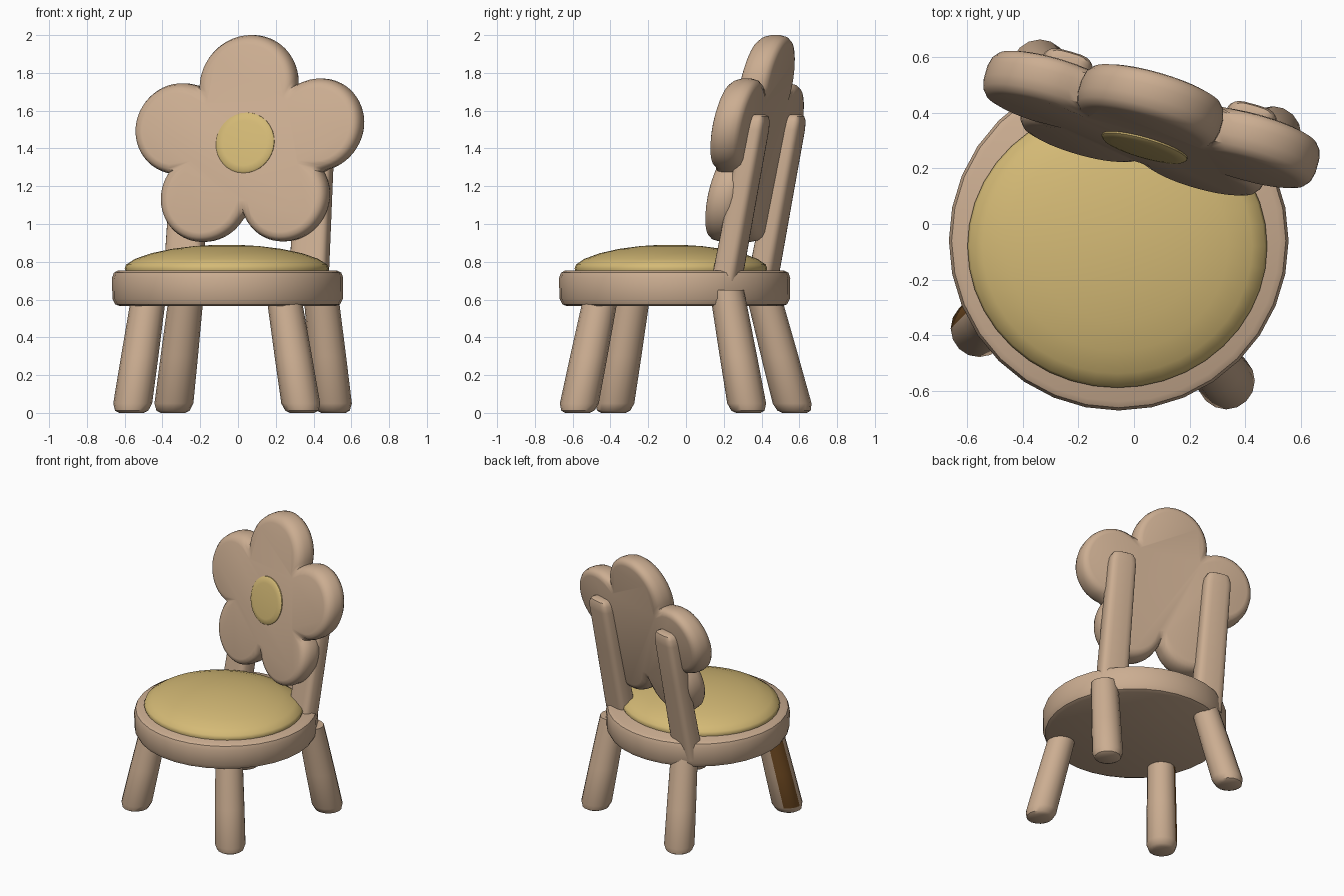
import bpy, bmesh, math
from mathutils import Vector

if "Cube" in bpy.data.objects:
    bpy.data.objects.remove(bpy.data.objects["Cube"])

def mat(name, rgb):
    m = bpy.data.materials.new(name)
    m.diffuse_color = (*rgb, 1)
    m.use_nodes = True
    m.node_tree.nodes["Principled BSDF"].inputs["Base Color"].default_value = m.diffuse_color
    return m

WOOD = mat("light_wood", (0.60, 0.42, 0.285))
YELLOW = mat("yellow_fabric", (0.66, 0.49, 0.18))
BROWN = mat("dark_brown", (0.19, 0.08, 0.018))

TURN = math.radians(-16)          # the whole chair is turned a little about z
CT, ST = math.cos(TURN), math.sin(TURN)

def world(u, v, z):
    """Chair axes (u = sideways, v = backwards) to world."""
    return Vector((u * CT - v * ST, u * ST + v * CT, z))

def loft(name, rings, *mats):
    """Skin a stack of equal-length rings and cap both ends."""
    bm = bmesh.new()
    rows = [[bm.verts.new(p) for p in r] for r in rings]
    n = len(rows[0])
    for a, b in zip(rows, rows[1:]):
        for i in range(n):
            j = (i + 1) % n
            bm.faces.new((a[i], a[j], b[j], b[i]))
    bm.faces.new(rows[0][::-1])
    bm.faces.new(rows[-1])
    bmesh.ops.recalc_face_normals(bm, faces=bm.faces)
    me = bpy.data.meshes.new(name)
    bm.to_mesh(me)
    bm.free()
    ob = bpy.data.objects.new(name, me)
    bpy.context.collection.objects.link(ob)
    for m in mats:
        me.materials.append(m)
    bpy.ops.object.select_all(action='DESELECT')
    ob.select_set(True)
    bpy.context.view_layer.objects.active = ob
    bpy.ops.object.shade_smooth_by_angle(angle=math.radians(40))
    return ob

def oval(cx, cy, z, rx, ry, n):
    return [Vector((cx + rx * math.cos(2 * math.pi * i / n),
                    cy + ry * math.sin(2 * math.pi * i / n), z)) for i in range(n)]

# Round seat with softened rims
loft("seat", [oval(-0.055, -0.06, z, r, r, 32) for z, r in
     [(0.565, 0.57), (0.575, 0.595), (0.605, 0.61), (0.715, 0.612), (0.742, 0.602), (0.754, 0.58)]], WOOD)

# Domed cushion
loft("cushion", [oval(-0.06, -0.08, z, 0.54 * s, 0.51 * s, 40) for z, s in
     [(0.74, 0.985), (0.765, 1.0), (0.785, 0.985), (0.815, 0.90), (0.845, 0.74),
      (0.868, 0.54), (0.883, 0.32), (0.89, 0.1)]], YELLOW)

# Four splayed legs: foot centre, then centre under the seat
LEGS = {"front_left_leg": (-0.565, -0.385, -0.48, -0.29),
        "front_right_leg": (0.34, -0.575, 0.25, -0.46),
        "back_left_leg": (-0.345, 0.575, -0.28, 0.425),
        "back_right_leg": (0.505, 0.33, 0.445, 0.23)}
for name, (x0, y0, x1, y1) in LEGS.items():
    rings = []
    for z, r in [(0.0, 0.065), (0.012, 0.088), (0.05, 0.103), (0.3, 0.099), (0.57, 0.093), (0.65, 0.09)]:
        t = z / 0.57
        rings.append(oval(x0 + (x1 - x0) * t, y0 + (y1 - y0) * t, z, r, r, 16))
    leg = loft(name, rings, WOOD, BROWN)
    # Dark strip on the outer side of one leg
    if name == "front_left_leg":
        side = Vector((-0.88, 0.47, 0))
        for p in leg.data.polygons:
            if p.normal.dot(side) > 0.8 and p.center.z > 0.05:
                p.material_index = 1

# Leaning posts behind the flower, rounded-box section
def post_ring(u, z, k, n=24):
    v = 0.32 + 0.195 * (z - 0.75)
    pts = []
    for i in range(n):
        a = 2 * math.pi * i / n
        c, s = math.cos(a), math.sin(a)
        du = math.copysign(abs(c) ** 0.55, c) * 0.097 * k
        dv = math.copysign(abs(s) ** 0.55, s) * 0.066 * k
        pts.append(world(u + du, v + dv, z))
    return pts

for name, u in (("left_back_post", -0.39), ("right_back_post", 0.30)):
    loft(name, [post_ring(u, z, k) for z, k in
         [(0.62, 1.06), (0.80, 1.05), (1.2, 1.0), (1.50, 0.97), (1.545, 0.9), (1.57, 0.75), (1.58, 0.5)]], WOOD)

# Flower backrest: outline is the union of five petal circles and a core
CU, CZ = -0.04, 1.43
PETALS = [(-0.06, 1.735, 0.265), (0.333, 1.525, 0.245), (-0.425, 1.505, 0.24),
          (0.175, 1.145, 0.237), (-0.265, 1.145, 0.24), (CU, CZ, 0.36)]

def lean(u, z, d):
    """Point on the leaning flower plane, d behind its front face."""
    return world(u, 0.28 + 0.2 * (z - CZ) + d, z)

def petal_ring(inset, d, n=140):
    pts = []
    for i in range(n):
        a = 2 * math.pi * i / n
        c, s = math.cos(a), math.sin(a)
        best = 0
        for pu, pz, r in PETALS:
            r -= inset
            b = (pu - CU) * c + (pz - CZ) * s
            disc = b * b - (pu - CU) ** 2 - (pz - CZ) ** 2 + r * r
            if disc >= 0:
                best = max(best, b + math.sqrt(disc))
        pts.append(lean(CU + best * c, CZ + best * s, d))
    return pts

loft("flower_backrest", [petal_ring(i, d) for i, d in
     [(0.05, 0.0), (0.025, 0.008), (0.008, 0.028), (0.0, 0.06), (0.0, 0.105),
      (0.008, 0.137), (0.025, 0.157), (0.05, 0.165)]], WOOD)

# Flower centre
def disc_ring(r, d, n=32):
    return [lean(CU + r * math.cos(2 * math.pi * i / n), CZ + r * math.sin(2 * math.pi * i / n), d)
            for i in range(n)]

loft("flower_centre", [disc_ring(r, d) for r, d in
     [(0.16, 0.02), (0.16, -0.006), (0.15, -0.014), (0.12, -0.018)]], YELLOW)
